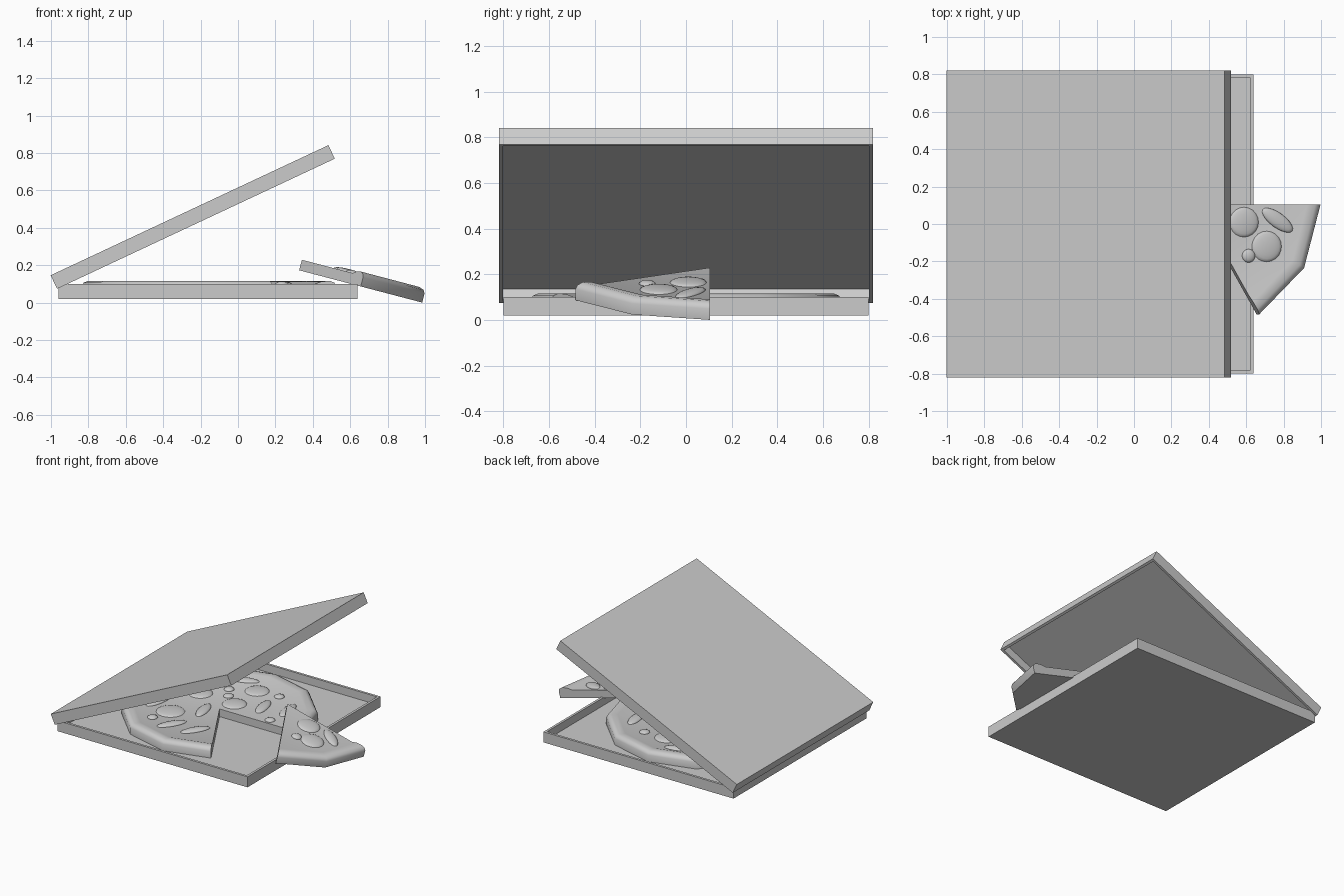
import bpy, bmesh, math
from mathutils import Matrix, Vector

if "Cube" in bpy.data.objects:
    bpy.data.objects.remove(bpy.data.objects["Cube"], do_unlink=True)

grey = bpy.data.materials.new("plain grey")
grey.use_nodes = True
GREY = (0.6, 0.6, 0.6, 1)
grey.diffuse_color = GREY
grey.node_tree.nodes["Principled BSDF"].inputs["Base Color"].default_value = GREY


def finish(bm, name, matrix, smooth=None):
    """Turn a bmesh into a placed object."""
    bmesh.ops.recalc_face_normals(bm, faces=bm.faces)
    mesh = bpy.data.meshes.new(name)
    bm.to_mesh(mesh)
    bm.free()
    mesh.materials.append(grey)
    obj = bpy.data.objects.new(name, mesh)
    bpy.context.collection.objects.link(obj)
    obj.matrix_world = matrix
    if smooth:
        bpy.ops.object.select_all(action='DESELECT')
        obj.select_set(True)
        bpy.context.view_layer.objects.active = obj
        bpy.ops.object.shade_smooth_by_angle(angle=math.radians(smooth))
    return obj


def tray(name, side, height, matrix, wall=0.026, floor=0.02):
    """Square open tray, centred on its own origin."""
    bm = bmesh.new()
    bmesh.ops.create_cube(bm, size=1, matrix=Matrix.Diagonal((side, side, height, 1)))
    top = max(bm.faces, key=lambda f: f.calc_center_median().z)
    bmesh.ops.inset_region(bm, faces=[top], thickness=wall)
    inner = bmesh.ops.extrude_discrete_faces(bm, faces=[top])["faces"][0]
    bmesh.ops.translate(bm, verts=inner.verts, vec=(0, 0, floor - height))
    return finish(bm, name, matrix)


# Crust and base cross-section, from the inner top to the outer bottom
TOP = 0.058
PROFILE = [(0.56, TOP), (0.60, 0.072), (0.645, 0.077), (0.67, 0.067), (0.68, 0.05), (0.68, 0)]


def pie(name, start, steps, matrix):
    """Wedge of a twelve-sided pie, from start degrees through some steps."""
    bm = bmesh.new()
    hub_top, hub_low = bm.verts.new((0, 0, TOP)), bm.verts.new((0, 0, 0))
    rows = []
    for i in range(steps + 1):
        a = math.radians(start + 30 * i)
        rows.append([bm.verts.new((r * math.cos(a), r * math.sin(a), z)) for r, z in PROFILE])
    for a, b in zip(rows, rows[1:]):
        bm.faces.new((hub_top, a[0], b[0]))
        bm.faces.new((hub_low, b[-1], a[-1]))
        for k in range(len(PROFILE) - 1):
            bm.faces.new((a[k], a[k + 1], b[k + 1], b[k]))
    for row in (rows[0], rows[-1]):
        bm.faces.new([hub_low, hub_top] + row)
    return finish(bm, name, matrix, 40)


def topping(name, x, y, long, wide, turn, matrix):
    """Flattened dome sitting on the pie surface."""
    bm = bmesh.new()
    bmesh.ops.create_uvsphere(bm, u_segments=20, v_segments=10, radius=1)
    bmesh.ops.transform(bm, verts=bm.verts, matrix=Matrix.Diagonal((long, wide, 0.016, 1)))
    place = Matrix.Translation((x, y, TOP)) @ Matrix.Rotation(math.radians(turn), 4, 'Z')
    return finish(bm, name, matrix @ place, 60)


def round_topping(name, x, y, r, matrix):
    topping(name, x, y, r, r, 0, matrix)


# Box base and tilted lid
tray("box_base", 1.6, 0.08, Matrix.Translation((-0.16, 0, 0.06)))
tray("box_lid", 1.64, 0.08, Matrix.Translation((-0.242, 0, 0.458))
     @ Matrix.Rotation(math.radians(-25.1), 4, 'Y') @ Matrix.Rotation(math.pi, 4, 'X'))

# Pie in the box with one wedge missing
pie_place = Matrix.Translation((-0.155, 0, 0.04))
pie("pie_in_box", 0, 10, pie_place)
for x, y, r in [(-0.255, -0.225, 0.1), (-0.255, 0.135, 0.085), (0.037, 0.126, 0.085),
                (0.045, 0.387, 0.085), (-0.3, 0.39, 0.08), (-0.46, 0.02, 0.08)]:
    round_topping("round_topping", x, y, r, pie_place)
for x, y in [(-0.3, -0.377), (-0.07, 0.208), (0.223, 0.4), (0.39, 0.05), (-0.13, 0.3), (-0.42, 0.2)]:
    round_topping("small_topping", x, y, 0.036, pie_place)
for x, y, turn in [(-0.13, -0.39, 58), (0.06, -0.377, 58), (-0.08, -0.08, 104), (0.227, 0.2, 104),
                   (0.4, 0.25, 100), (-0.13, 0.48, 20), (-0.42, -0.14, 80)]:
    topping("long_topping", x, y, 0.11, 0.04, turn, pie_place)

# Pulled slice leaning on the box edge
slice_place = Matrix.Translation((0.327, 0.105, 0.173)) @ Matrix.Rotation(math.radians(14.7), 4, 'Y')
pie("pulled_slice", -60, 2, slice_place)
round_topping("slice_round_topping", 0.255, -0.095, 0.08, slice_place)
round_topping("slice_round_topping", 0.38, -0.225, 0.082, slice_place)
round_topping("slice_small_topping", 0.28, -0.275, 0.036, slice_place)
topping("slice_long_topping", 0.44, -0.085, 0.1, 0.04, -35, slice_place)
